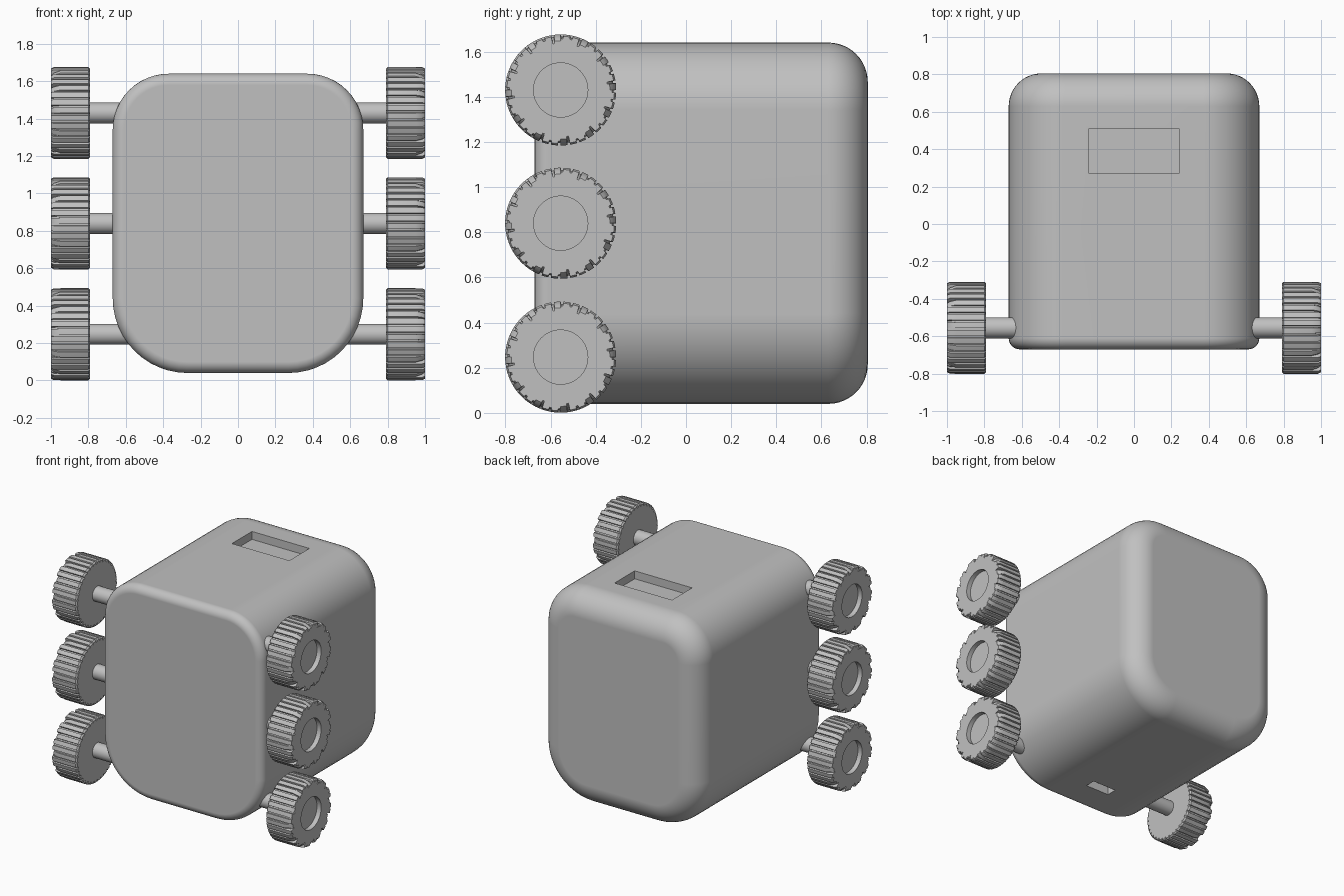
import bpy, bmesh
from math import sin, cos, pi, radians

cube = bpy.data.objects.get("Cube")
if cube:
    bpy.data.objects.remove(cube, do_unlink=True)

grey = bpy.data.materials.new("plain grey")
grey.use_nodes = True
grey.diffuse_color = (0.53, 0.53, 0.53, 1)
grey.node_tree.nodes["Principled BSDF"].inputs["Base Color"].default_value = grey.diffuse_color


def make_object(name, bm):
    bmesh.ops.recalc_face_normals(bm, faces=bm.faces)
    mesh = bpy.data.meshes.new(name)
    bm.to_mesh(mesh)
    bm.free()
    mesh.materials.append(grey)
    ob = bpy.data.objects.new(name, mesh)
    bpy.context.collection.objects.link(ob)
    return ob


def activate(ob):
    bpy.ops.object.select_all(action='DESELECT')
    ob.select_set(True)
    bpy.context.view_layer.objects.active = ob


def smooth(ob):
    activate(ob)
    bpy.ops.object.shade_smooth_by_angle(angle=radians(30))


def loft(name, rings):
    """Join equal rings of points into a closed skin with end caps."""
    bm = bmesh.new()
    rows = [[bm.verts.new(p) for p in ring] for ring in rings]
    n = len(rows[0])
    for a, b in zip(rows, rows[1:]):
        for i in range(n):
            j = (i + 1) % n
            bm.faces.new((a[i], a[j], b[j], b[i]))
    bm.faces.new(rows[0])
    bm.faces.new(rows[-1])
    return make_object(name, bm)


# Body: rounded section, wider corners below, filleted at both ends
HALF, BOTTOM, TOP, FRONT, BACK = 0.67, 0.04, 1.64, -0.67, 0.805
R_TOP, R_LOW, R_FRONT, R_BACK = 0.3, 0.4, 0.06, 0.175
STEPS = 12


def section(inset, y):
    pts = []
    for k, (sx, sz) in enumerate([(1, 1), (-1, 1), (-1, -1), (1, -1)]):
        r = R_TOP if sz > 0 else R_LOW
        cx = sx * (HALF - r)
        cz = TOP - r if sz > 0 else BOTTOM + r
        for s in range(STEPS + 1):
            a = (k + s / STEPS) * pi / 2
            pts.append((cx + (r - inset) * cos(a), y, cz + (r - inset) * sin(a)))
    return pts


rings = []
for s in range(STEPS + 1):
    a = s / STEPS * pi / 2
    rings.append(section(R_FRONT * (1 - sin(a)), FRONT + R_FRONT * (1 - cos(a))))
for s in range(STEPS + 1):
    a = s / STEPS * pi / 2
    rings.append(section(R_BACK * (1 - cos(a)), BACK - R_BACK * (1 - sin(a))))
body = loft("body", rings)


# Recesses in the roof and the underside
def cut_recess(name, half_x, y0, y1, z0, z1):
    bm = bmesh.new()
    bmesh.ops.create_cube(bm, size=1)
    for v in bm.verts:
        v.co = (half_x * 2 * v.co.x,
                y1 if v.co.y > 0 else y0,
                z1 if v.co.z > 0 else z0)
    cutter = make_object(name, bm)
    cutter.hide_render = True
    mod = body.modifiers.new(name, 'BOOLEAN')
    mod.operation = 'DIFFERENCE'
    mod.solver = 'EXACT'
    mod.object = cutter
    activate(body)
    bpy.ops.object.modifier_apply(modifier=mod.name)
    bpy.data.objects.remove(cutter, do_unlink=True)


cut_recess("roof_recess", 0.24, 0.27, 0.51, TOP - 0.06, TOP + 0.1)
cut_recess("underside_slot", 0.1, -0.41, -0.33, BOTTOM - 0.1, BOTTOM + 0.06)
smooth(body)
weighted = body.modifiers.new("even_shading", 'WEIGHTED_NORMAL')
weighted.keep_sharp = True

# Wheel: toothed tread, notched outer rim and a sunken hub
TEETH, RADIUS, GROOVE, HUB = 36, 0.246, 0.011, 0.12
tread = []
for t in range(TEETH):
    for frac, low in ((0, 0), (0.35, 0), (0.7, 0), (0.74, 1), (0.96, 1)):
        tread.append(((t + frac) / TEETH * 2 * pi, low, t % 3 == 0))


def wheel_ring(x, drop=0, notch=0):
    pts = []
    for a, low, notched in tread:
        r = RADIUS - drop - (GROOVE if low else 0) - (notch if notched else 0)
        pts.append((x, r * cos(a), r * sin(a)))
    return pts


def hub_ring(x):
    return [(x, HUB * cos(a), HUB * sin(a)) for a, low, notched in tread]


wheel = loft("wheel", [
    wheel_ring(0.79, 0.01), wheel_ring(0.8), wheel_ring(0.95),
    wheel_ring(0.985, 0, 0.014), wheel_ring(1.0, 0.008, 0.02),
    hub_ring(1.0), hub_ring(0.965)])
smooth(wheel)

# Axle stub running from inside the body to the wheel
axle = loft("axle", [
    [(x, 0.056 * cos(i * pi / 16), 0.056 * sin(i * pi / 16)) for i in range(32)]
    for x in (0.4, 0.8)])
smooth(axle)

# Three wheels with axles stacked on each side
for side, turn in (("left", 0), ("right", pi)):
    for level, z in (("lower", 0.247), ("middle", 0.84), ("upper", 1.43)):
        for part in (wheel, axle):
            ob = bpy.data.objects.new(f"{level}_{side}_{part.name}", part.data)
            ob.location = (0, -0.555, z)
            ob.rotation_euler.z = turn
            bpy.context.collection.objects.link(ob)
for part in (wheel, axle):
    bpy.data.objects.remove(part, do_unlink=True)
